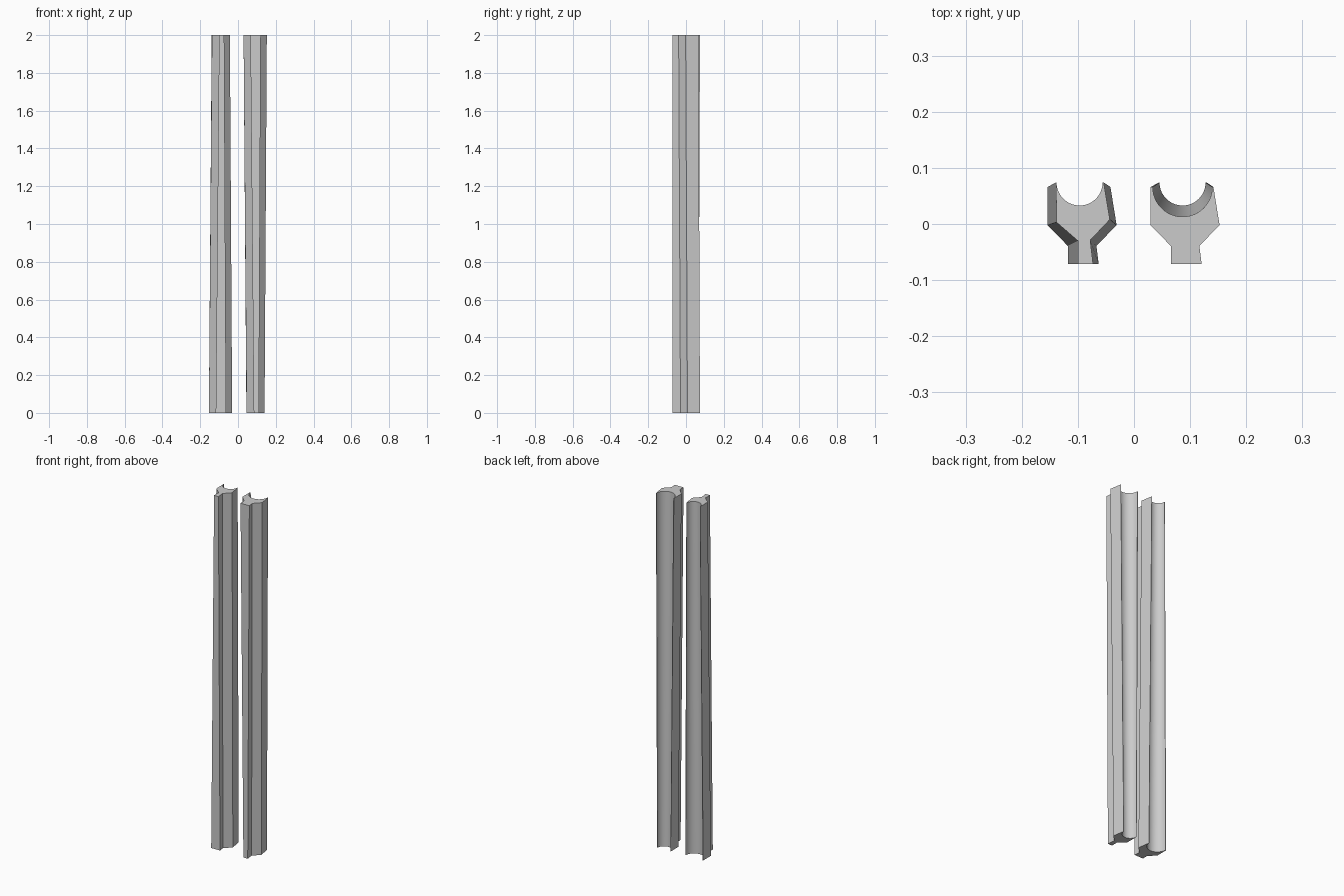
import bpy, bmesh, math

if "Cube" in bpy.data.objects:
    bpy.data.objects.remove(bpy.data.objects["Cube"], do_unlink=True)

grey = bpy.data.materials.new("light_grey")
grey.use_nodes = True
COLOUR = (0.6, 0.6, 0.6, 1)
grey.diffuse_color = COLOUR
grey.node_tree.nodes["Principled BSDF"].inputs["Base Color"].default_value = COLOUR

LENGTH = 2.0
ARC_STEPS = 48

# Outer outline of each end, from the left tip round the stem to the right tip
WIDE = [(-.057, .066), (-.057, -.002), (-.021, -.039), (-.021, -.071),
        (.034, -.071), (.030, -.039), (.066, -.002), (.055, .066)]
NARROW = [(-.042, .074), (-.041, .003), (-.003, -.030), (-.003, -.071),
          (.024, -.071), (.019, -.029), (.054, .008), (.043, .074)]


def section(outline, radius):
    """Close the outline with a half-round groove between the two tips."""
    centre_y = outline[0][1]
    angles = [-math.pi * i / ARC_STEPS for i in range(ARC_STEPS + 1)]
    groove = [(radius * math.cos(a), centre_y + radius * math.sin(a)) for a in angles]
    return outline + groove


def tapered_rail(name, x, bottom, top):
    """Loft a grooved rail between two matching sections."""
    bm = bmesh.new()
    low = [bm.verts.new((px, py, 0)) for px, py in bottom]
    high = [bm.verts.new((px, py, LENGTH)) for px, py in top]
    n = len(low)
    for i in range(n):
        j = (i + 1) % n
        bm.faces.new((low[i], low[j], high[j], high[i]))
    bm.faces.new(low[::-1])
    bm.faces.new(high)
    bmesh.ops.recalc_face_normals(bm, faces=bm.faces)
    mesh = bpy.data.meshes.new(name)
    bm.to_mesh(mesh)
    bm.free()
    mesh.materials.append(grey)
    obj = bpy.data.objects.new(name, mesh)
    bpy.context.collection.objects.link(obj)
    obj.location.x = x
    bpy.ops.object.select_all(action='DESELECT')
    obj.select_set(True)
    bpy.context.view_layer.objects.active = obj
    bpy.ops.object.shade_smooth_by_angle(angle=math.radians(20))


wide = section(WIDE, 0.053)
narrow = section(NARROW, 0.041)

# Two identical rails, one standing upside down relative to the other
tapered_rail("right_rail", -0.097, wide, narrow)
tapered_rail("left_rail", 0.0865, narrow, wide)
